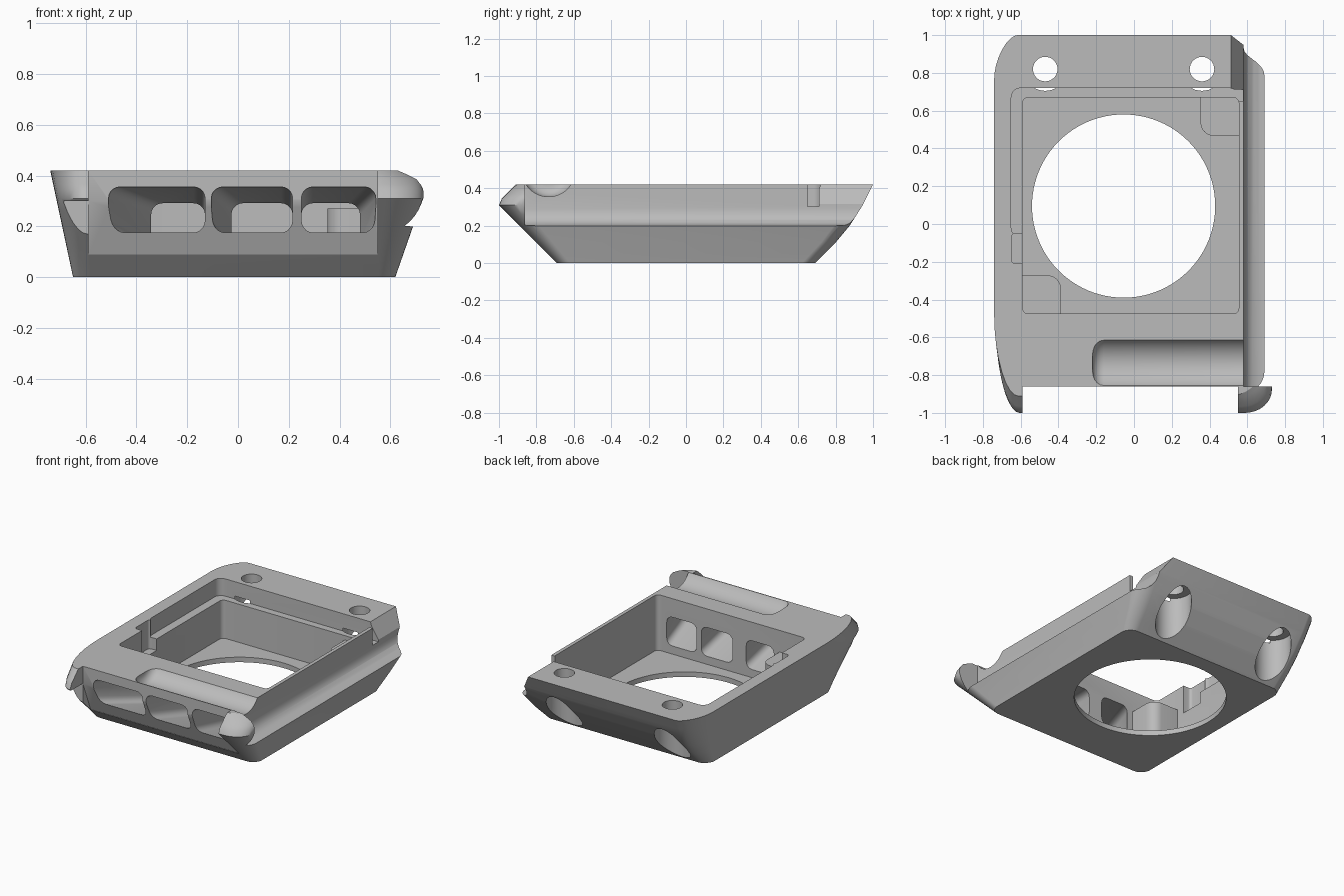
import bpy, bmesh, math

if "Cube" in bpy.data.objects:
    bpy.data.objects.remove(bpy.data.objects["Cube"])

grey = bpy.data.materials.new("plain_grey")
grey.diffuse_color = (0.5, 0.5, 0.5, 1)
grey.use_nodes = True
grey.node_tree.nodes["Principled BSDF"].inputs["Base Color"].default_value = grey.diffuse_color


def loft(name, rings):
    """Closed solid through rings of 3D points that all have the same count."""
    bm = bmesh.new()
    loops = [[bm.verts.new(p) for p in ring] for ring in rings]
    n = len(loops[0])
    for a, b in zip(loops, loops[1:]):
        for i in range(n):
            j = (i + 1) % n
            bm.faces.new((a[i], a[j], b[j], b[i]))
    bm.faces.new(loops[0][::-1])
    bm.faces.new(loops[-1])
    bmesh.ops.recalc_face_normals(bm, faces=bm.faces)
    mesh = bpy.data.meshes.new(name)
    bm.to_mesh(mesh)
    bm.free()
    obj = bpy.data.objects.new(name, mesh)
    bpy.context.collection.objects.link(obj)
    mesh.materials.append(grey)
    return obj


def prism(name, pts, axis, a, b):
    """Extrude a 2D outline along x, y or z from a to b."""
    place = {"x": lambda p, t: (t, p[0], p[1]),
             "y": lambda p, t: (p[0], t, p[1]),
             "z": lambda p, t: (p[0], p[1], t)}[axis]
    return loft(name, [[place(p, t) for p in pts] for t in (a, b)])


def rrect(x0, x1, y0, y1, r=0.03, seg=5):
    """Rounded rectangle outline."""
    out = []
    for cx, cy, k in ((x1 - r, y1 - r, 0), (x0 + r, y1 - r, 1),
                      (x0 + r, y0 + r, 2), (x1 - r, y0 + r, 3)):
        for i in range(seg + 1):
            t = math.pi / 2 * (k + i / seg)
            out.append((cx + r * math.cos(t), cy + r * math.sin(t)))
    return out


def rect(x0, x1, y0, y1):
    return [(x0, y0), (x1, y0), (x1, y1), (x0, y1)]


def circle(cx, cy, r, n=64):
    return [(cx + r * math.cos(2 * math.pi * i / n),
             cy + r * math.sin(2 * math.pi * i / n)) for i in range(n)]


def interp(table, z):
    for (z0, v0), (z1, v1) in zip(table, table[1:]):
        if z <= z1:
            return v0 + (v1 - v0) * (z - z0) / (z1 - z0)
    return table[-1][1]


def corner(a, c, b, w, seg=8):
    """Conic arc from a to b, pulled toward corner c by weight w."""
    pts = []
    for i in range(seg + 1):
        t = i / seg
        k = ((1 - t) ** 2, 2 * w * t * (1 - t), t * t)
        pts.append(tuple((k[0] * a[m] + k[1] * c[m] + k[2] * b[m]) / sum(k)
                         for m in (0, 1)))
    return pts


# Flared outer shell, lofted through horizontal sections
TOP = 0.42
right = [(0, 0.62), (0.2, 0.69), (0.31, 0.73), (0.345, 0.73), (0.385, 0.715), (TOP, 0.67)]
front = [(0, -0.69), (0.31, -1.0), (0.345, -0.985), (TOP, -0.91)]
back = [(0, 0.69), (0.11, 0.80), (0.2, 0.875), (0.31, 0.945), (TOP, 1.0)]


def section(z):
    xl, xr = -0.65 - 0.09 * z / TOP, interp(right, z)
    yf, yb = interp(front, z), interp(back, z)
    size = lambda top: 0.07 + (top - 0.07) * z / TOP
    pts = []
    for sx, sy, dx, dy, w in ((1, -1, 0.17, 0.14, 0.7), (1, 1, 0.16, 0.10, 0.6),
                              (-1, 1, 0.125, 0.23, 0.5), (-1, -1, 0.125, 0.42, 0.6)):
        c = (xr if sx > 0 else xl, yb if sy > 0 else yf)
        a = (c[0] - sx * size(dx), c[1])
        b = (c[0], c[1] - sy * size(dy))
        pts += corner(a, c, b, w) if sx * sy < 0 else corner(b, c, a, w)
    return [(x, y, z) for x, y in pts]


body = loft("case_body", [section(z) for z in
                          (0, 0.05, 0.11, 0.2, 0.26, 0.31, 0.345, 0.365, 0.385, 0.405, TOP)])

cutters = []
# Front face set back, leaving the horn on the right and a thin fin on the left
cutters.append(prism("front_cut", [(-0.86, 0.6), (-0.86, 0.3), (-0.775, 0.088),
                                   (-1.2, 0.088), (-1.2, 0.6)], "x", -0.59, 0.55))
cutters.append(prism("fin_cut", rect(-1.2, -0.86, 0.1, 0.3), "x", -0.8, -0.5))
# Long side groove with a hollow curved foot
cutters.append(prism("side_groove", [(0.58, 0.6), (0.58, 0.29), (0.585, 0.26), (0.6, 0.232),
                                     (0.625, 0.212), (0.66, 0.201), (0.72, 0.198), (0.95, 0.198),
                                     (0.95, 0.6)], "y", -0.86, 1.3))
# Main pocket, stepped ledge, wall slot and left notch
cutters.append(prism("pocket", rrect(-0.59, 0.555, -0.475, 0.67), "z", 0.035, 0.6))
cutters.append(prism("ledge", rrect(-0.65, 0.552, -0.07, 0.72, 0.05), "z", 0.3, 0.61))
cutters.append(prism("wall_slot", rect(0.5, 0.8, 0.65, 0.712), "z", 0.302, 0.62))
cutters.append(prism("left_notch", rrect(-0.648, -0.5, -0.21, -0.05, 0.02), "z", 0.22, 0.63))
# Round opening in the floor
cutters.append(prism("floor_opening", circle(-0.055, 0.095, 0.485, 96), "z", -0.2, 0.2))
# Screw holes with wide bores from beneath
for x in (-0.47, 0.36):
    cutters.append(prism("screw_hole", circle(x, 0.82, 0.065, 32), "z", -0.2, 0.7))
    cutters.append(prism("screw_bore", circle(x, 0.82, 0.115, 40), "z", -0.25, 0.32))
# Shallow rounded trough on the top front, with a softened left end
trough = prism("top_trough", circle(-0.735, 0.498, 0.143, 64), "x", -0.22, 0.9)
bev = trough.modifiers.new("soft_end", "BEVEL")
bev.width, bev.segments, bev.limit_method = 0.06, 5, "ANGLE"
bev.angle_limit = math.radians(60)
cutters.append(trough)
# Three front windows narrowing inward
for (o0, o1), (i0, i1) in (((-0.51, -0.13), (-0.34, -0.13)),
                           ((-0.105, 0.215), (-0.025, 0.215)),
                           ((0.25, 0.543), (0.25, 0.48))):
    outer, inner = rrect(o0, o1, 0.185, 0.355, 0.045), rrect(i0, i1, 0.09, 0.29, 0.045)
    cutters.append(loft("window", [[(x, y, z) for x, z in ring] for ring, y in
                                   ((outer, -1.1), (outer, -0.85), (inner, -0.47), (inner, -0.42))]))
# Sloped rear right edge
cutters.append(prism("rear_chamfer", [(0.51, 0.425), (0.59, 0.3), (0.8, 0.3), (0.8, 0.6),
                                      (0.51, 0.6)], "y", 0.711, 1.3))

bpy.context.view_layer.objects.active = body
for cut in cutters:
    mod = body.modifiers.new(cut.name, "BOOLEAN")
    mod.operation, mod.solver, mod.object = "DIFFERENCE", "EXACT", cut
    bpy.ops.object.modifier_apply(modifier=mod.name)
for cut in cutters:
    bpy.data.objects.remove(cut)


# Raised corner pads inside the pocket, each with one rounded corner
def pad(name, cx, cy, sx, sy, size=0.205, r=0.07):
    pts = [(0, 0), (size, 0), (size, size - r)]
    for i in range(1, 7):
        t = math.pi / 2 * i / 6
        pts.append((size - r + r * math.cos(t), size - r + r * math.sin(t)))
    pts.append((0, size))
    return prism(name, [(cx + sx * x, cy + sy * y) for x, y in pts], "z", 0.03, 0.27)


pads = [pad("front_left_pad", -0.592, -0.477, 1, 1), pad("back_right_pad", 0.557, 0.672, -1, -1)]
# Keep the pads clear of the round floor opening
hole = prism("pad_trim", circle(-0.055, 0.095, 0.485, 96), "z", -0.1, 0.6)
for p in pads:
    bpy.context.view_layer.objects.active = p
    mod = p.modifiers.new("trim", "BOOLEAN")
    mod.operation, mod.solver, mod.object = "DIFFERENCE", "EXACT", hole
    bpy.ops.object.modifier_apply(modifier=mod.name)
bpy.data.objects.remove(hole)

# Smooth shading with crisp edges
bpy.ops.object.select_all(action="DESELECT")
for obj in [body] + pads:
    obj.select_set(True)
bpy.context.view_layer.objects.active = body
bpy.ops.object.shade_smooth_by_angle(angle=math.radians(30))
